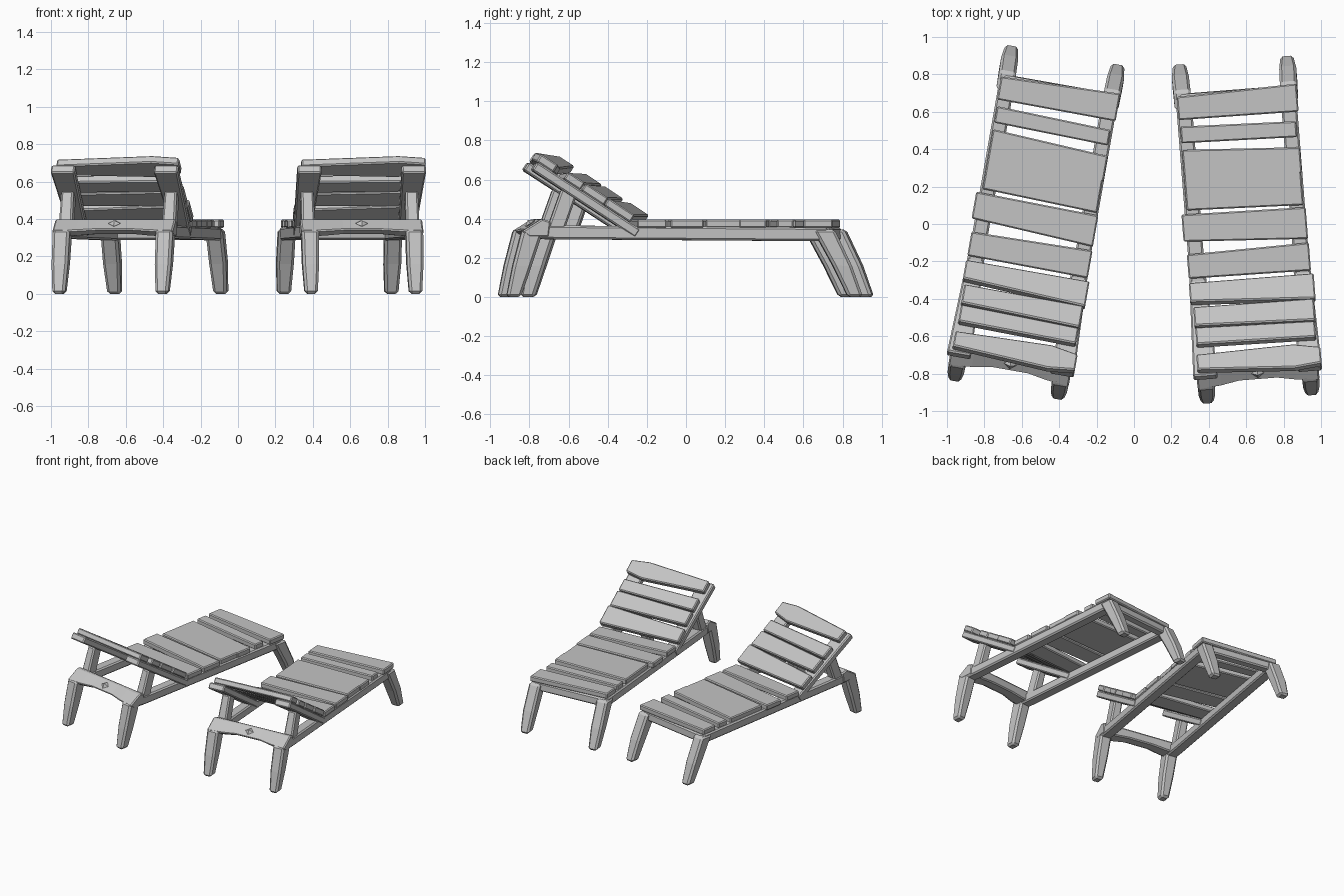
import bpy, bmesh, math
from mathutils import Matrix, Vector

if "Cube" in bpy.data.objects:
    bpy.data.objects.remove(bpy.data.objects["Cube"], do_unlink=True)

grey = bpy.data.materials.new("weathered grey wood")
grey.use_nodes = True
GREY = (0.55, 0.55, 0.55, 1)
grey.diffuse_color = GREY
grey.node_tree.nodes["Principled BSDF"].inputs["Base Color"].default_value = GREY

place = Matrix()      # placement of the lounger being built
side_name = ""


def finish(name, bm, bevel=0.01):
    bmesh.ops.recalc_face_normals(bm, faces=bm.faces)
    if bevel:
        edges = [e for e in bm.edges if len(e.link_faces) == 2
                 and e.calc_face_angle(0) > math.radians(40)]
        bmesh.ops.bevel(bm, geom=edges, offset=bevel, segments=1,
                        affect='EDGES', profile=0.5)
    mesh = bpy.data.meshes.new(name)
    bm.to_mesh(mesh)
    bm.free()
    mesh.materials.append(grey)
    obj = bpy.data.objects.new(side_name + name, mesh)
    obj.matrix_world = place
    bpy.context.collection.objects.link(obj)
    return obj


def loft(name, rings, bevel=0.01):
    """Skin a row of equal-sized point loops and cap both ends."""
    bm = bmesh.new()
    loops = [[bm.verts.new(p) for p in ring] for ring in rings]
    n = len(loops[0])
    for a, b in zip(loops, loops[1:]):
        for i in range(n):
            j = (i + 1) % n
            bm.faces.new((a[i], a[j], b[j], b[i]))
    bm.faces.new(loops[0])
    bm.faces.new(loops[-1])
    return finish(name, bm, bevel)


def level_ring(x, y, z, hw, hd):
    return [(x - hw, y - hd, z), (x + hw, y - hd, z),
            (x + hw, y + hd, z), (x - hw, y + hd, z)]


# backrest plane: the rails' upper face starts at HINGE and climbs forward
TILT = math.radians(33)
HINGE = Vector((0, -0.24, 0.345))
UP_SLOPE = Vector((0, -math.cos(TILT), math.sin(TILT)))
NORMAL = Vector((0, math.sin(TILT), math.cos(TILT)))


def on_slope(x, t, h):
    return HINGE + UP_SLOPE * t + NORMAL * h + Vector((x, 0, 0))


def slope_t(y):
    return (-0.2155 - y) / math.cos(TILT)


# slats: x left, x right, front/back at left end, front/back at right end
SEAT = [(-.316, .328, .60, .725, .595, .745),
        (-.31, .31, .475, .565, .46, .545),
        (-.31, .32, .295, .44, .265, .405),
        (-.31, .315, .115, .31, .095, .285),
        (-.34, .325, -.05, .095, -.087, .083),
        (-.328, .327, -.25, -.12, -.257, -.107)]
BACK = [(-.33, .34, -.37, -.27, -.405, -.27),
        (-.316, .33, -.50, -.40, -.52, -.405),
        (-.314, .326, -.60, -.51, -.61, -.525)]


def build_lounger():
    # seat slats
    for i, (xl, xr, fl, bl, fr, br) in enumerate(SEAT):
        loft(f"seat_slat_{i + 1}",
             [[(x, f, .352), (x, b, .352), (x, b, .396), (x, f, .396)]
              for x, f, b in ((xl, fl, bl), (xr, fr, br))], 0.007)

    # backrest slats, the top one with a clipped corner
    rows = [[(xl, fl, bl), (xr, fr, br)] for xl, xr, fl, bl, fr, br in BACK]
    rows.append([(-.32, -.735, -.655), (.2, -.765, -.64), (.345, -.75, -.665)])
    for i, row in enumerate(rows):
        loft(f"backrest_slat_{i + 1}",
             [[on_slope(x, slope_t(y), h)
               for y, h in ((f, 0), (b, 0), (b, .045), (f, .045))]
              for x, f, b in row], 0.007)

    for s, side in ((-1, "right"), (1, "left")):
        x = s * .28
        # legs
        loft(f"front_leg_{side}", [level_ring(x, -.888, 0, .034, .037),
                                   level_ring(x, -.845, .16, .044, .048),
                                   level_ring(x, -.79, .345, .046, .055)], 0.014)
        loft(f"rear_leg_{side}", [level_ring(s * .288, .863, 0, .036, .038),
                                  level_ring(s * .288, .795, .16, .046, .048),
                                  level_ring(s * .285, .70, .345, .046, .055)], 0.014)
        # long frame rail
        loft(f"frame_rail_{side}",
             [[(x - .042, y, lo), (x + .042, y, lo), (x + .042, y, hi), (x - .042, y, hi)]
              for y, lo, hi in ((-.80, .30, .37), (-.68, .295, .365), (.72, .285, .355))])
        # backrest rail and the strut that props it
        loft(f"backrest_rail_{side}",
             [[on_slope(x + dx, t, h) for dx, h in
               ((-w, -.05), (w, -.05), (w, 0), (-w, 0))]
              for t, w in ((0, .045), (.632, .065))], 0.008)
        loft(f"backrest_strut_{side}", [level_ring(x, -.675, .34, .037, .045),
                                        level_ring(x, -.60, .55, .033, .045)])

    # sloping front bar with a hollowed front edge
    loft("front_bar",
         [[(x, -.85 + d, .335 + d * .3), (x, -.745 + d * .3, .40), (x, -.70, .385),
           (x, -.71, .305 + d * .5), (x, -.81 + d, .305 + d * .5)]
          for x, d in ((-.327, 0), (-.2, .012), (-.1, .03),
                       (.1, .03), (.2, .012), (.327, 0))], 0.008)
    # rear bar
    loft("rear_bar", [[(x, .67, .288), (x, .74, .288), (x, .735, .354), (x, .66, .354)]
                      for x in (-.30, .30)])
    # small pointed stud on the front bar
    bm = bmesh.new()
    bmesh.ops.create_uvsphere(bm, u_segments=4, v_segments=2, radius=1)
    bmesh.ops.transform(bm, verts=bm.verts, matrix=Matrix.Translation((0, -.782, .376))
                        @ Matrix.Rotation(math.radians(33), 4, 'X')
                        @ Matrix.Diagonal((.034, .03, .02, 1)))
    finish("stud", bm, 0)


# the pair of loungers, turned slightly towards each other
for side_name, x, y, turn in (("right_lounger_", -.525, .02, -10),
                              ("left_lounger_", .60, -.018, 4.5)):
    place = Matrix.Translation((x, y, 0)) @ Matrix.Rotation(math.radians(turn), 4, 'Z')
    build_lounger()
